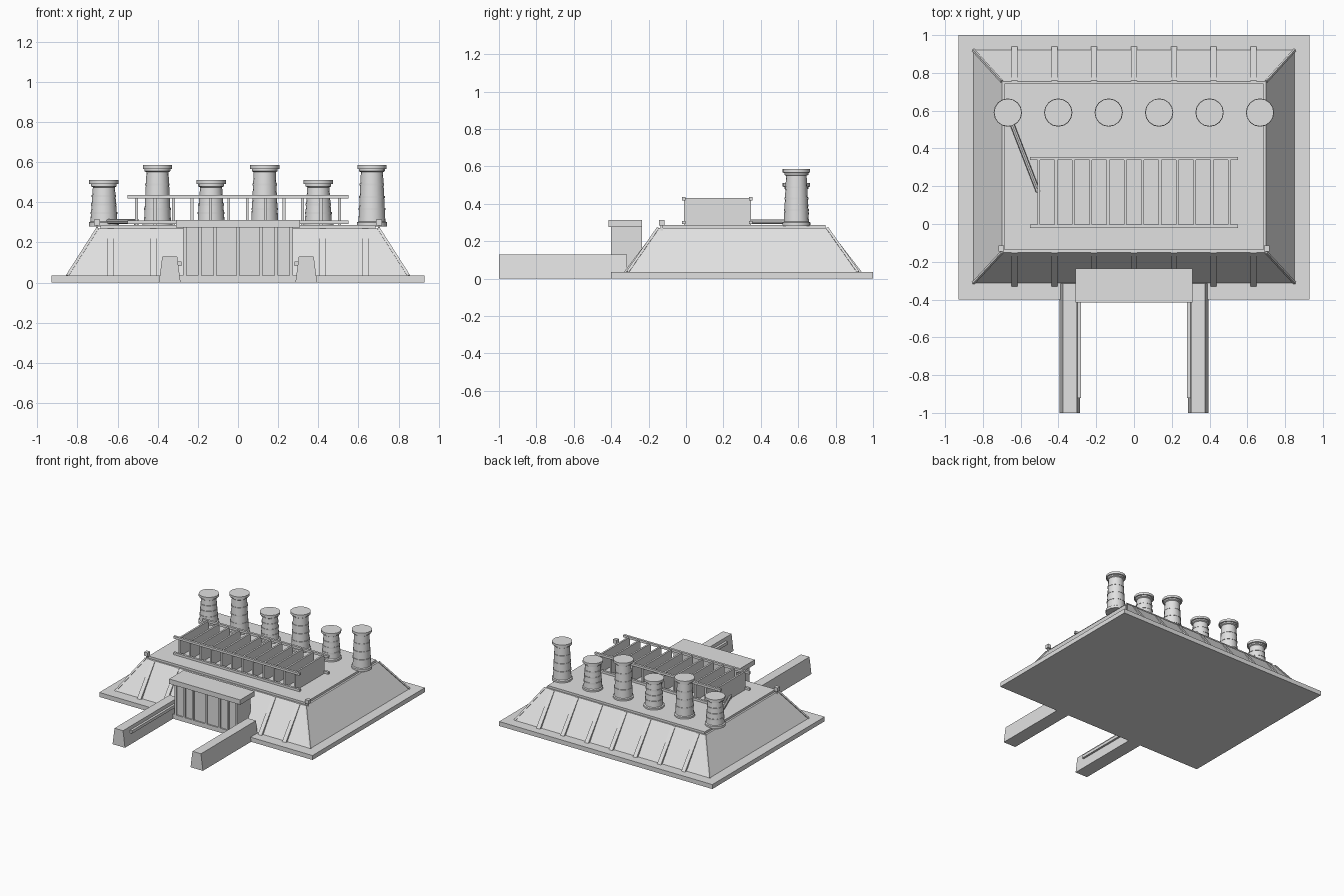
import bpy, bmesh, math
from mathutils import Vector

old = bpy.data.objects.get("Cube")
if old:
    bpy.data.objects.remove(old, do_unlink=True)

concrete = bpy.data.materials.new("pale_grey")
concrete.use_nodes = True
GREY = (0.75, 0.75, 0.75, 1)
concrete.diffuse_color = GREY
concrete.node_tree.nodes["Principled BSDF"].inputs["Base Color"].default_value = GREY


def finish(name, bm):
    bmesh.ops.recalc_face_normals(bm, faces=bm.faces)
    mesh = bpy.data.meshes.new(name)
    bm.to_mesh(mesh)
    bm.free()
    mesh.materials.append(concrete)
    obj = bpy.data.objects.new(name, mesh)
    bpy.context.collection.objects.link(obj)
    return obj


def taper(name, low, high, z0, z1):
    """Block between two rectangles given as (x0, x1, y0, y1)."""
    bm = bmesh.new()
    rings = []
    for (x0, x1, y0, y1), z in ((low, z0), (high, z1)):
        rings.append([bm.verts.new((x, y, z)) for x, y in
                      ((x0, y0), (x1, y0), (x1, y1), (x0, y1))])
    a, b = rings
    bm.faces.new(a)
    bm.faces.new(b)
    for i in range(4):
        j = (i + 1) % 4
        bm.faces.new((a[i], a[j], b[j], b[i]))
    return finish(name, bm)


def box(name, x0, x1, y0, y1, z0, z1):
    rect = (x0, x1, y0, y1)
    return taper(name, rect, rect, z0, z1)


def rod(name, start, end, radius, sides):
    start, end = Vector(start), Vector(end)
    bm = bmesh.new()
    bmesh.ops.create_cone(bm, cap_ends=True, segments=sides, radius1=radius,
                          radius2=radius, depth=(end - start).length)
    turn = (end - start).to_track_quat('Z', 'Y').to_matrix().to_4x4()
    turn.translation = (start + end) / 2
    bm.transform(turn)
    return finish(name, bm)


def lathe(name, profile, x, y, sides=16):
    """Turned solid from (radius, height) pairs."""
    bm = bmesh.new()
    rings = [[bm.verts.new((x + r * math.cos(math.tau * i / sides),
                            y + r * math.sin(math.tau * i / sides), z))
              for i in range(sides)] for r, z in profile]
    for a, b in zip(rings, rings[1:]):
        for i in range(sides):
            j = (i + 1) % sides
            bm.faces.new((a[i], a[j], b[j], b[i]))
    bm.faces.new(rings[0])
    bm.faces.new(rings[-1])
    obj = finish(name, bm)
    bpy.ops.object.select_all(action='DESELECT')
    obj.select_set(True)
    bpy.context.view_layer.objects.active = obj
    bpy.ops.object.shade_smooth_by_angle(angle=math.radians(30))
    return obj


# Foundation, sloping building and roof slab
LOW, HIGH = 0.035, 0.27
FOOT = (-0.85, 0.85, -0.312, 0.92)
CROWN = (-0.7, 0.7, -0.15, 0.755)
box("foundation", -0.93, 0.93, -0.4, 1.0, 0, LOW)
taper("sloped_walls", FOOT, CROWN, LOW, HIGH)
box("roof_slab", -0.685, 0.685, -0.137, 0.745, 0.26, 0.287)

# Hip ridges along the four sloping corners
for i in (0, 1):
    for j in (2, 3):
        rod("hip_ridge", (FOOT[i], FOOT[j], LOW), (CROWN[i], CROWN[j], HIGH), 0.009, 4)

# Wedge buttresses on the front and back slopes
for i in range(7):
    x = (i - 3) * 0.211
    for j, out in ((2, -1), (3, 1)):
        foot, top = FOOT[j], CROWN[j]
        bm = bmesh.new()
        outline = [(foot - out * 0.03, LOW), (foot + out * 0.02, LOW),
                   (top + out * 0.004, HIGH), (top - out * 0.02, HIGH)]
        face = bm.faces.new([bm.verts.new((x - 0.016, y, z)) for y, z in outline])
        side = bmesh.ops.extrude_face_region(bm, geom=[face])
        bmesh.ops.translate(bm, vec=(0.032, 0, 0), verts=[
            v for v in side["geom"] if isinstance(v, bmesh.types.BMVert)])
        finish("buttress", bm)

# Entrance porch with canopy and mullions
box("porch", -0.275, 0.275, -0.39, -0.235, LOW, 0.28)
box("porch_canopy", -0.31, 0.31, -0.415, -0.235, 0.275, 0.313)
for x in (-0.265, -0.19, -0.115, 0, 0.115, 0.19, 0.265):
    box("porch_mullion", x - 0.008, x + 0.008, -0.4, -0.385, LOW, 0.275)

# Approach walls with an inner guide rail
for s in (-1, 1):
    c = s * 0.34
    taper("approach_wall", (c - 0.054, c + 0.054, -1, -0.315),
          (c - 0.037, c + 0.037, -1, -0.315), 0, 0.13)
    inner = s * 0.29
    box("guide_rail", inner - 0.009, inner + 0.009, -0.92, -0.35, 0.082, 0.105)

# Chimneys in alternating heights
for i in range(6):
    x, y = -0.668 + i * 0.267, 0.59
    top = 0.585 if i % 2 else 0.51
    base = 0.28
    lathe("chimney", [(0.075, base), (0.075, base + 0.02), (0.067, base + 0.025),
                      (0.055, top - 0.035), (0.064, top - 0.03), (0.064, top - 0.02),
                      (0.073, top - 0.018), (0.073, top)], x, y)
    span = top - base - 0.06
    for k in (1, 2, 3):
        f = k / 4
        z = base + 0.025 + span * f
        r = 0.07 - 0.012 * f
        lathe("chimney_band", [(r, z - 0.005), (r, z + 0.005)], x, y)

# Cooling rack of upright fins held by four rails
for i in range(12):
    x = (i - 5.5) * 0.0918
    box("rack_fin", x - 0.007, x + 0.007, -0.012, 0.347, 0.285, 0.43)
for y in (-0.012, 0.347):
    for z in (0.3, 0.427):
        box("rack_rail", -0.55, 0.55, y - 0.009, y + 0.009, z - 0.009, z + 0.009)

# Roof pipe from the end chimney, with an elbow at the rack
rod("roof_pipe", (-0.65, 0.54, 0.304), (-0.507, 0.17, 0.304), 0.012, 8)
rod("pipe_elbow", (-0.507, 0.175, 0.28), (-0.507, 0.175, 0.316), 0.012, 8)

# Corner lamps at the front roof edge
for s in (-1, 1):
    c = s * 0.702
    box("corner_lamp", c - 0.015, c + 0.015, -0.145, -0.115, 0.284, 0.314)
    box("lamp_stem", c - 0.006, c + 0.006, -0.136, -0.124, 0.255, 0.29)
